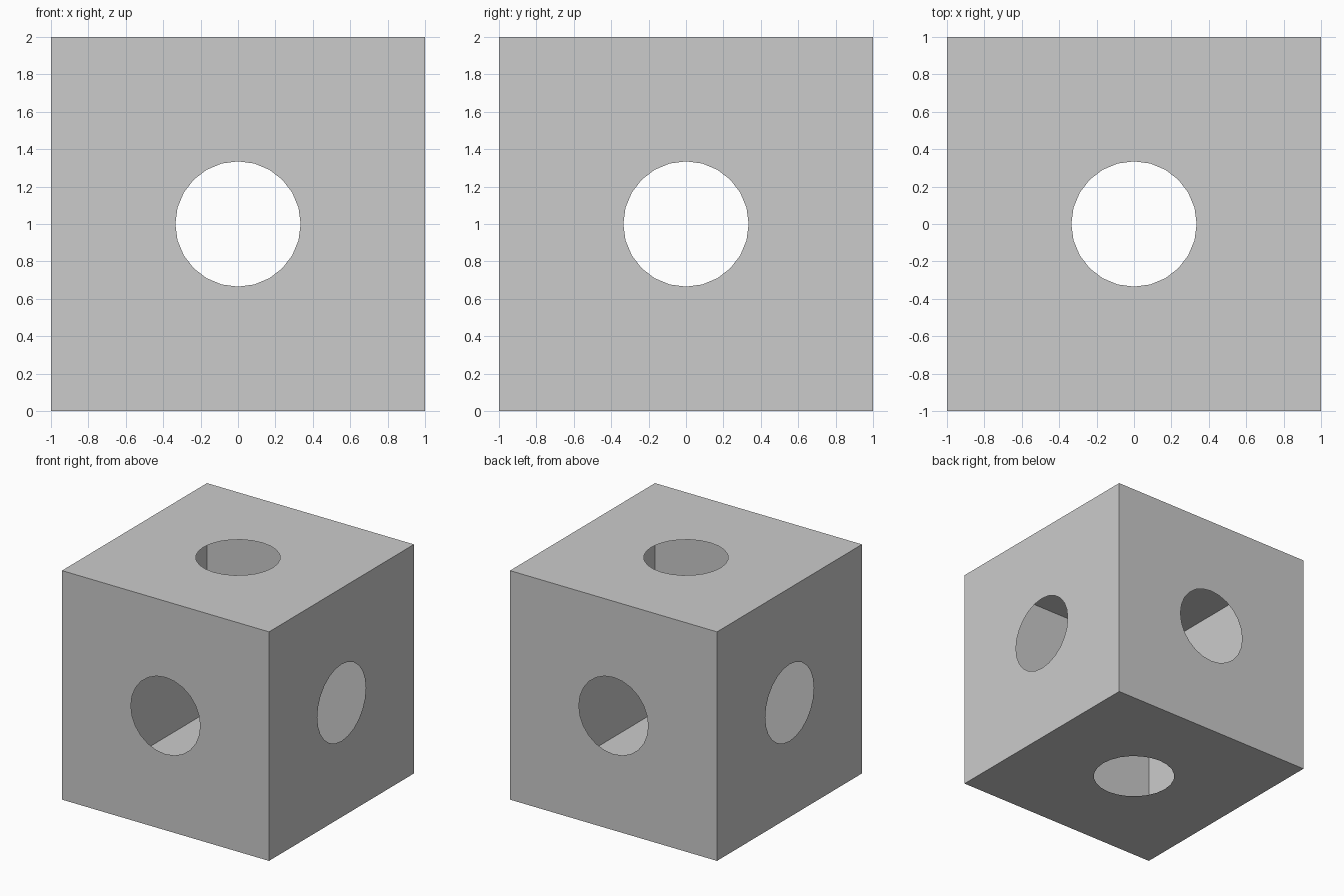
import bpy, bmesh
from math import sin, cos, pi
from mathutils import Matrix

if "Cube" in bpy.data.objects:
    bpy.data.objects.remove(bpy.data.objects["Cube"])

SIDES, RADIUS = 24, 0.335
bm = bmesh.new()


def add_panel(rot):
    """Thin square panel with a round hole, at local z = 1, turned by rot."""
    outer, inner = [], []
    for i in range(SIDES):
        a = 2 * pi * i / SIDES
        c, s = cos(a), sin(a)
        k = 1 / max(abs(c), abs(s))
        for ring, r in ((outer, k), (inner, RADIUS)):
            v = bm.verts.new((r * c, r * s, 1))
            v.co = rot @ v.co
            v.co.z += 1
            ring.append(v)
    for i in range(SIDES):
        j = (i + 1) % SIDES
        bm.faces.new((inner[i], outer[i], outer[j], inner[j]))


# Four walls, then top and bottom
for q in range(4):
    add_panel(Matrix.Rotation(q * pi / 2, 3, 'Z') @ Matrix.Rotation(pi / 2, 3, 'X'))
for q in range(2):
    add_panel(Matrix.Rotation(q * pi, 3, 'X'))

# Weld the panels into one hollow shell
bmesh.ops.remove_doubles(bm, verts=bm.verts[:], dist=1e-4)
mesh = bpy.data.meshes.new("hollow_cube")
bm.to_mesh(mesh)
bm.free()
bpy.context.collection.objects.link(bpy.data.objects.new("hollow_cube", mesh))
